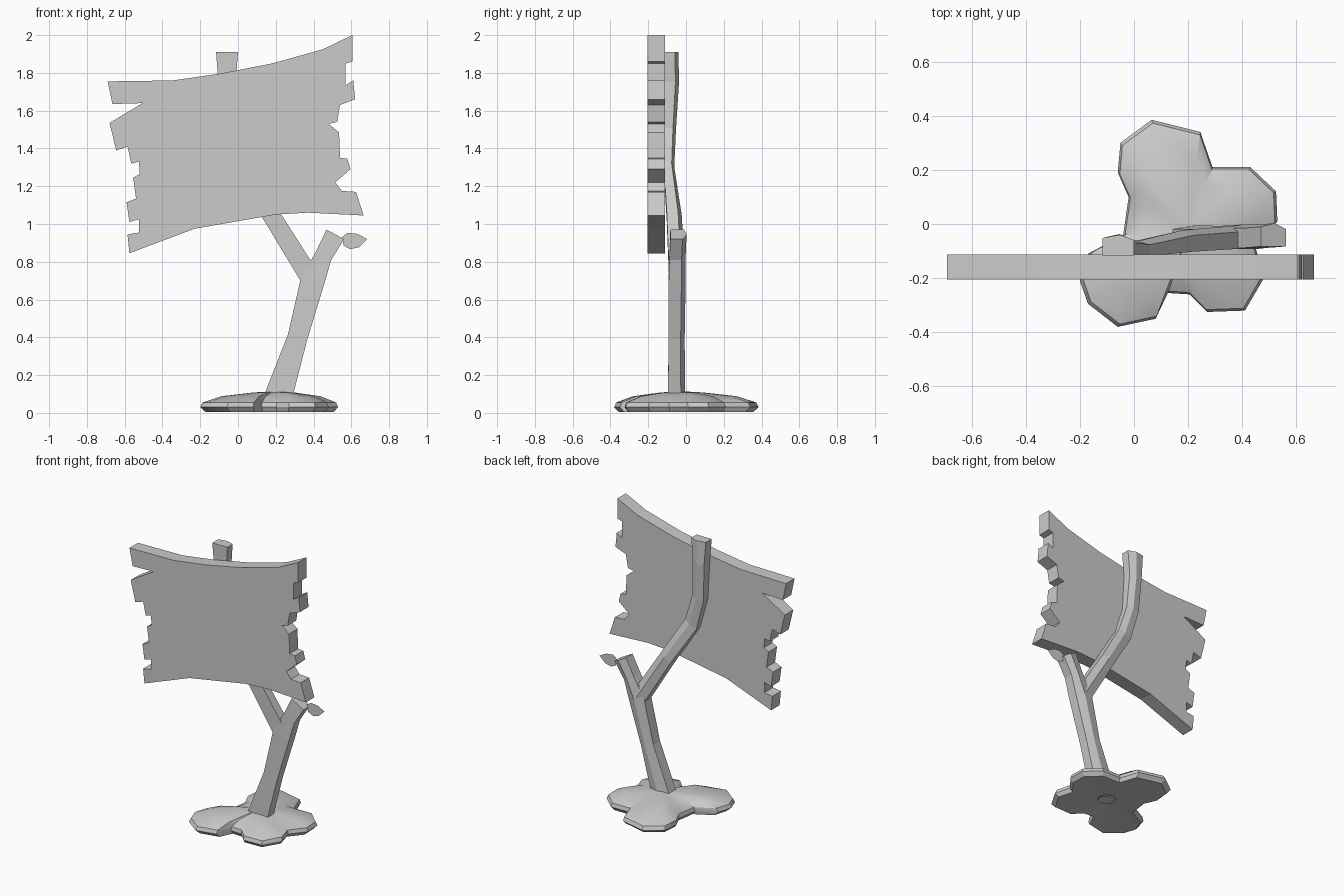
import bpy, bmesh, math
from mathutils import Vector


def add_object(name, verts, faces):
    mesh = bpy.data.meshes.new(name)
    mesh.from_pydata(verts, [], faces)
    bm = bmesh.new()
    bm.from_mesh(mesh)
    bmesh.ops.recalc_face_normals(bm, faces=bm.faces)
    bm.to_mesh(mesh)
    bm.free()
    obj = bpy.data.objects.new(name, mesh)
    bpy.context.collection.objects.link(obj)
    return obj


def bridge(count, start_a, start_b):
    return [(start_a + i, start_a + (i + 1) % count,
             start_b + (i + 1) % count, start_b + i) for i in range(count)]


def limb(name, nodes):
    """Five-sided limb; node = x, y, z, half width, half depth."""
    section = [(-1, -1), (1, -1), (1, 0.5), (0.1, 1), (-1, 0.7)]
    centres = [Vector(n[:3]) for n in nodes]
    n, verts, faces = len(section), [], []
    for i, node in enumerate(nodes):
        d = centres[min(i + 1, len(nodes) - 1)] - centres[max(i - 1, 0)]
        side = Vector((d.z, 0, -d.x)).normalized()
        for u, v in section:
            verts.append(centres[i] + side * u * node[3] + Vector((0, v * node[4], 0)))
        if i:
            faces += bridge(n, (i - 1) * n, i * n)
    last = (len(nodes) - 1) * n
    faces += [tuple(range(n)), tuple(range(last, last + n))]
    return add_object(name, verts, faces)


# Ragged sign board: outline in x, z, extruded in depth
top = [(-0.69, 1.755), (-0.345, 1.76), (-0.1, 1.795), (0.18, 1.85), (0.45, 1.925), (0.605, 2.0)]
right = [(0.605, 1.86), (0.57, 1.85), (0.57, 1.735), (0.61, 1.76), (0.62, 1.66), (0.54, 1.63),
         (0.525, 1.54), (0.48, 1.53), (0.535, 1.485), (0.54, 1.35), (0.58, 1.345), (0.595, 1.29),
         (0.515, 1.22), (0.55, 1.175), (0.625, 1.17), (0.665, 1.045)]
bottom = [(0.37, 1.06), (0.2, 1.05), (0, 1.015), (-0.23, 0.975), (-0.575, 0.845)]
left = [(-0.585, 0.945), (-0.525, 0.955), (-0.525, 1.025), (-0.575, 1.01), (-0.59, 1.115),
        (-0.54, 1.135), (-0.555, 1.245), (-0.52, 1.265), (-0.525, 1.33), (-0.565, 1.32),
        (-0.585, 1.41), (-0.645, 1.39), (-0.68, 1.535), (-0.505, 1.64), (-0.665, 1.635)]
outline = top + right + bottom + left
n = len(outline)
add_object("sign_board",
           [(x, y, z) for y in (-0.205, -0.112) for x, z in outline],
           bridge(n, 0, n) + [tuple(range(n)), tuple(range(n, 2 * n))])

# Trunk with the short right stub, and the long branch behind the board
limb("trunk", [(0.205, -0.05, 0.06, 0.075, 0.045), (0.315, -0.05, 0.4, 0.053, 0.043),
               (0.395, -0.047, 0.70, 0.064, 0.045), (0.452, -0.045, 0.83, 0.046, 0.043),
               (0.515, -0.04, 0.945, 0.053, 0.043)])
limb("board_branch", [(0.385, -0.047, 0.71, 0.052, 0.042), (0.18, -0.062, 1.04, 0.047, 0.04),
                      (0.015, -0.09, 1.3, 0.05, 0.028), (-0.045, -0.085, 1.5, 0.046, 0.032),
                      (-0.058, -0.075, 1.75, 0.046, 0.038), (-0.058, -0.078, 1.91, 0.058, 0.038)])

# Flat single-sheet leaf on the stub
leaf = [(0.55, 0.93), (0.58, 0.953), (0.63, 0.948), (0.685, 0.92),
        (0.64, 0.877), (0.595, 0.867), (0.56, 0.885)]
add_object("leaf", [(x, -0.03, z) for x, z in leaf], [tuple(range(len(leaf)))])

# Lobed ground mound: rings of one outline, flat underside with a small hole
mound = [(-0.06, 0.19), (-0.05, 0.3), (0.065, 0.385), (0.245, 0.34), (0.29, 0.21), (0.43, 0.21),
         (0.525, 0.12), (0.53, 0.01), (0.45, -0.09), (0.48, -0.2), (0.41, -0.32), (0.27, -0.325),
         (0.205, -0.26), (0.125, -0.255), (0.08, -0.35), (-0.06, -0.38), (-0.17, -0.295),
         (-0.2, -0.21), (-0.17, -0.11), (-0.04, -0.04), (-0.02, 0.1)]
cx, cy, n = 0.2, -0.03, len(mound)
verts, faces = [], []
for x, y in mound:
    a = math.atan2(y - cy, x - cx)
    verts.append((cx + 0.055 * math.cos(a), cy + 0.055 * math.sin(a), 0.015))
rings = [(0.93, 0.005), (1.0, 0.03), (0.97, 0.055), (0.72, 0.088), (0.3, 0.108)]
for i, (s, z) in enumerate(rings):
    verts += [(cx + (x - cx) * s, cy + (y - cy) * s, z) for x, y in mound]
    faces += bridge(n, i * n, (i + 1) * n)
verts.append((cx, cy, 0.115))
faces += [(len(rings) * n + i, len(rings) * n + (i + 1) % n, len(verts) - 1) for i in range(n)]
base = add_object("ground_mound", verts, faces)
bpy.context.view_layer.objects.active = base
base.select_set(True)
bpy.ops.object.shade_smooth_by_angle(angle=math.radians(30))
